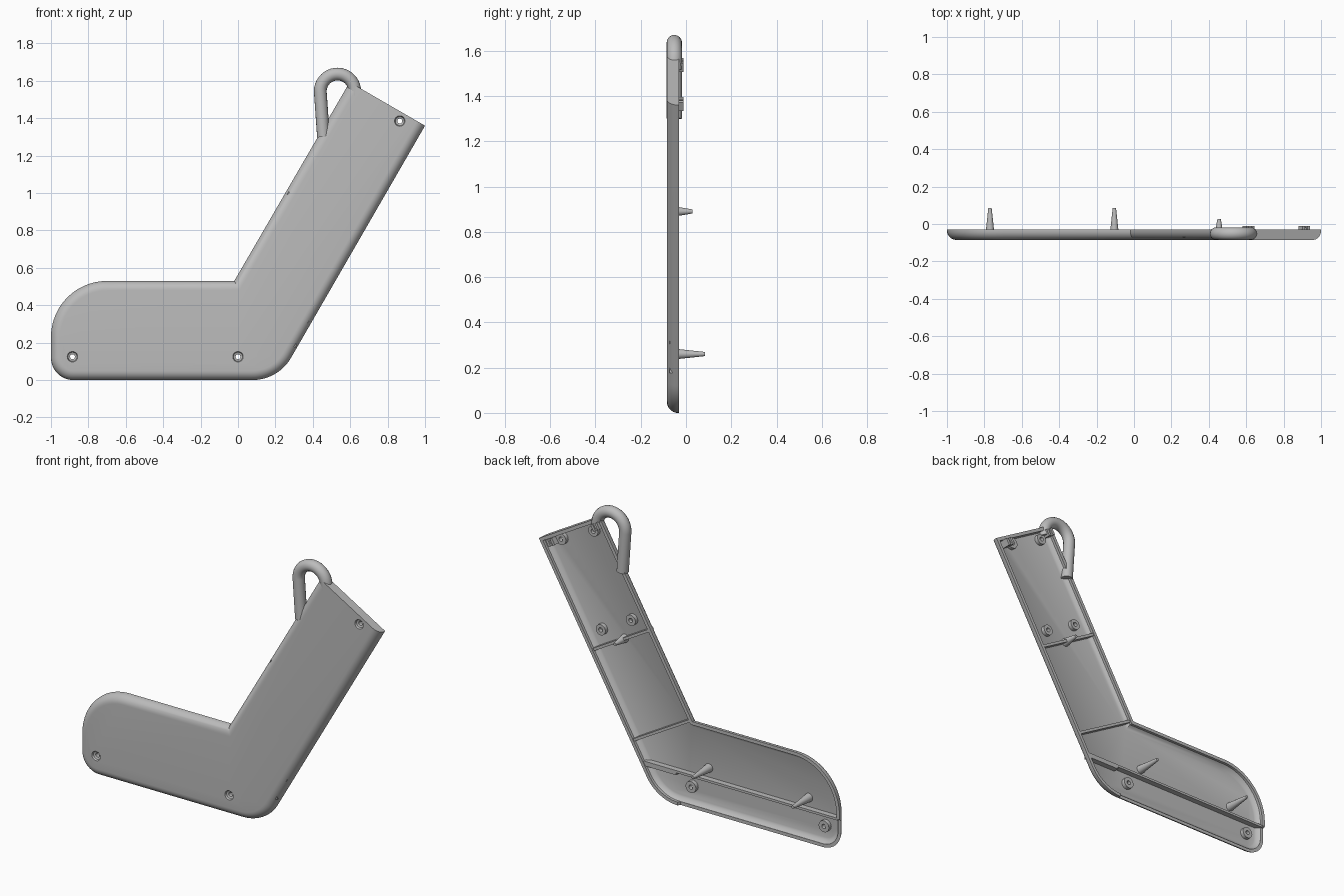
import bpy, bmesh, math
from mathutils import Vector, Matrix

cube = bpy.data.objects.get("Cube")
if cube:
    bpy.data.objects.remove(cube, do_unlink=True)

GREY = bpy.data.materials.new("plain grey")
GREY.use_nodes = True
colour = (0.5, 0.5, 0.5, 1)
GREY.diffuse_color = colour
GREY.node_tree.nodes["Principled BSDF"].inputs["Base Color"].default_value = colour

BACK, FRONT, FLOOR, WALL = -0.03, -0.085, -0.068, 0.02
FILLET = 0.05
LEG = math.radians(60)
parts = []


def add(name, bm):
    bmesh.ops.recalc_face_normals(bm, faces=bm.faces)
    me = bpy.data.meshes.new(name)
    bm.to_mesh(me)
    bm.free()
    me.materials.append(GREY)
    ob = bpy.data.objects.new(name, me)
    bpy.context.collection.objects.link(ob)
    parts.append(ob)
    return ob


def arc(cx, cz, r, a, b, n):
    return [Vector((cx + r * math.cos(math.radians(a + (b - a) * i / n)),
                    cz + r * math.sin(math.radians(a + (b - a) * i / n)))) for i in range(n + 1)]


def box(name, x, z, length, thick, y0, y1, angle=0):
    bm = bmesh.new()
    m = (Matrix.Translation((x, (y0 + y1) / 2, z)) @ Matrix.Rotation(-angle, 4, 'Y')
         @ Matrix.Diagonal((length, y1 - y0, thick, 1)))
    bmesh.ops.create_cube(bm, size=1, matrix=m)
    return add(name, bm)


def lathe(name, x, z, profile, closed=True, n=32):
    # revolve (radius, y) points around the depth axis
    bm = bmesh.new()
    rings = [[bm.verts.new((x + r * math.cos(math.tau * i / n), y, z + r * math.sin(math.tau * i / n)))
              for i in range(n)] for r, y in profile]
    pairs = list(zip(rings, rings[1:]))
    if closed:
        pairs.append((rings[-1], rings[0]))
    else:
        bm.faces.new(rings[0])
        bm.faces.new(rings[-1])
    for a, b in pairs:
        for i in range(n):
            j = (i + 1) % n
            bm.faces.new((a[i], a[j], b[j], b[i]))
    return add(name, bm)


# Outline, counter-clockwise in x and z
R = 0.24
top_right, top_left = Vector((1.0, 1.36)), Vector((0.597, 1.593))
sole = 1.0 - 1.36 / math.tan(LEG) - R * math.tan(LEG / 2)
outline = arc(-0.88, 0.12, 0.12, 180, 270, 12) + [Vector((sole - 0.008, 0))]
outline += arc(sole, R, R, 270, 330, 14)
top_edge = len(outline)
outline += [top_right, top_left, Vector((-0.02, 0.53))]
outline += arc(-0.7, 0.23, 0.3, 90, 180, 20)
outline += [Vector((-1, 0.2)), Vector((-1, 0.192))]
N = len(outline)


def offset_ring(d, d_top):
    # inset the outline, with its own distance for the flat top edge
    normals, dist = [], []
    for i in range(N):
        e = (outline[(i + 1) % N] - outline[i]).normalized()
        normals.append(Vector((-e.y, e.x)))
        dist.append(d_top if i == top_edge else d)
    ring = []
    for i, p in enumerate(outline):
        n1, n2, d1, d2 = normals[i - 1], normals[i], dist[i - 1], dist[i]
        det = n1.x * n2.y - n1.y * n2.x
        if abs(det) < 1e-4:
            q = n1 * d1
        else:
            q = Vector((d1 * n2.y - d2 * n1.y, n1.x * d2 - n2.x * d1)) / det
        ring.append(p + q)
    return ring


# Hollow shell: rounded front, open back, lowered rim along the sole
levels = [(FILLET, WALL, FLOOR), (0.04, WALL, -0.064), (0.028, WALL, -0.056),
          (WALL, WALL, -0.046), (WALL, WALL, BACK), (0, 0, BACK)]
for k in range(9):
    t = math.pi / 2 * k / 8
    levels.append((FILLET * (1 - math.cos(t)), 0, FRONT + FILLET * (1 - math.sin(t))))
bm = bmesh.new()
rings = []
for d, d_top, y in levels:
    ring = []
    for i, p in enumerate(offset_ring(d, d_top)):
        low = outline[i].y < 0.195 and outline[i].x < sole - 0.004
        ring.append(bm.verts.new((p.x, min(y, -0.045) if low else y, p.y)))
    rings.append(ring)
for a, b in zip(rings, rings[1:]):
    for i in range(N):
        j = (i + 1) % N
        bm.faces.new((a[i], a[j], b[j], b[i]))
bm.faces.new(rings[0])
bm.faces.new(rings[-1])
shell = add("shell", bm)

# Screw holes through the front, each with a countersunk boss
holes = [(-0.885, 0.125), (0.0, 0.125), (0.865, 1.385)]
for x, z in holes:
    cutter = lathe("hole_cutter", x, z, [(0.028, -0.1), (0.028, 0)], closed=False)
    parts.remove(cutter)
    cutter.hide_render = True
    mod = shell.modifiers.new("hole", 'BOOLEAN')
    mod.operation, mod.object = 'DIFFERENCE', cutter
    bpy.context.view_layer.objects.active = shell
    bpy.ops.object.modifier_apply(modifier=mod.name)
    bpy.data.objects.remove(cutter, do_unlink=True)
    lathe("screw_boss", x, z, [(0.028, FRONT), (0.024, -0.074), (0.013, -0.07), (0.013, -0.045),
                               (0.034, -0.045), (0.034, -0.07), (0.028, -0.07)])

# Blind bosses inside the leg
for x, z in [(0.6, 0.91), (0.4, 1.02), (0.65, 1.49)]:
    lathe("inner_boss", x, z, [(0.013, -0.07), (0.013, -0.045), (0.032, -0.045), (0.032, -0.07)])

# Tapered mounting pins
for x, z, tip in [(-0.77, 0.26, 0.085), (-0.105, 0.26, 0.085), (0.455, 0.89, 0.028)]:
    lathe("pin", x, z, [(0.026, -0.072), (0.009, tip)], closed=False)

# Ribs across the leg and along the foot
across = LEG - math.pi / 2
for x, z in [(0.19, 0.418), (0.453, 0.893)]:
    box("leg_rib", x, z, 0.43, 0.016, -0.072, -0.034, across)
box("foot_rib", -0.34, 0.198, 1.29, 0.014, -0.072, -0.034)
box("foot_rib_end", 0.2, 0.188, 0.22, 0.022, -0.072, -0.034)

# Paired clip plates under the top edge
along = Vector((math.cos(across), math.sin(across)))
for x, z in [(0.612, 1.537), (0.911, 1.365)]:
    for s in (-1, 1):
        box("clip_plate", x + s * 0.016 * along.x, z + s * 0.016 * along.y,
            0.016, 0.042, -0.072, -0.01, across)
    box("clip_web", x, z, 0.03, 0.02, -0.072, -0.02, across)

# Hanging loop: a round tube swept along a hook path
path = [Vector((0.457, 1.3))] + arc(0.532, 1.544, 0.092, 183, -15, 28)
curve = bpy.data.curves.new("hanging_loop_path", 'CURVE')
curve.dimensions = '3D'
curve.bevel_depth = 0.034
curve.bevel_resolution = 6
curve.use_fill_caps = True
spline = curve.splines.new('POLY')
spline.points.add(len(path) - 1)
for pt, p in zip(spline.points, path):
    pt.co = (p.x, -0.0515, p.y, 1)
tmp = bpy.data.objects.new("loop_helper", curve)
bpy.context.collection.objects.link(tmp)
bpy.context.view_layer.update()
bm = bmesh.new()
bm.from_mesh(bpy.data.meshes.new_from_object(tmp.evaluated_get(bpy.context.evaluated_depsgraph_get())))
bpy.data.objects.remove(tmp, do_unlink=True)
add("hanging_loop", bm)

# Smooth rounded surfaces, keep edges sharp
bpy.ops.object.select_all(action='DESELECT')
for ob in parts:
    ob.select_set(True)
bpy.context.view_layer.objects.active = shell
bpy.ops.object.shade_smooth_by_angle(angle=math.radians(30))
